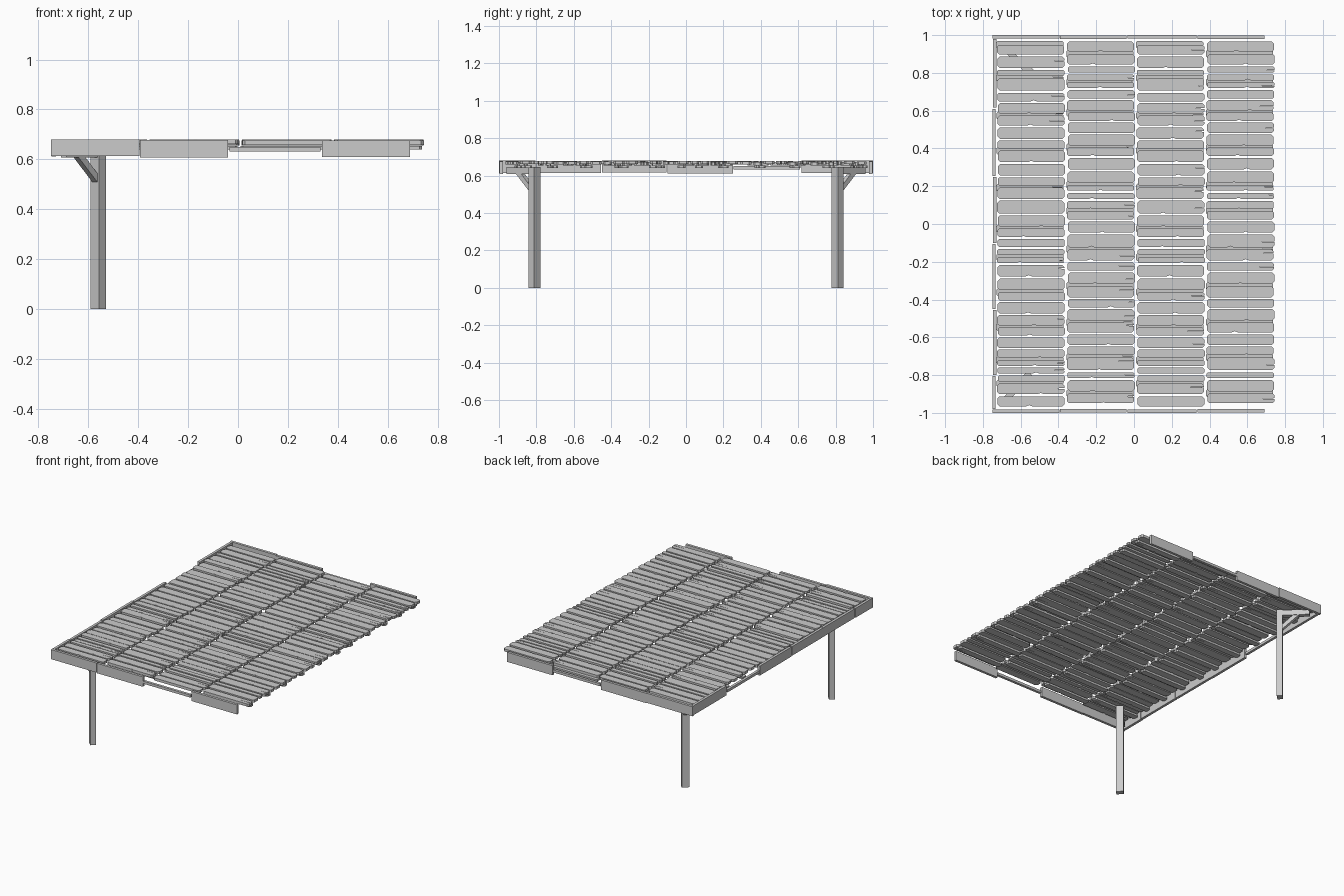
import bpy, bmesh, math, random
from mathutils import Matrix, Vector

if "Cube" in bpy.data.objects:
    bpy.data.objects.remove(bpy.data.objects["Cube"])

random.seed(7)


def finish(bm, name):
    bmesh.ops.recalc_face_normals(bm, faces=bm.faces)
    me = bpy.data.meshes.new(name)
    bm.to_mesh(me)
    bm.free()
    ob = bpy.data.objects.new(name, me)
    bpy.context.collection.objects.link(ob)
    return ob


def prism(bm, outline, z0, z1):
    """Extrude an xy outline between two heights."""
    low = [bm.verts.new((x, y, z0)) for x, y in outline]
    top = [bm.verts.new((x, y, z1)) for x, y in outline]
    bm.faces.new(low[::-1])
    bm.faces.new(top)
    n = len(outline)
    for i in range(n):
        j = (i + 1) % n
        bm.faces.new((low[i], low[j], top[j], top[i]))


def box(bm, lo, hi, mat=Matrix()):
    size = Vector(hi) - Vector(lo)
    mid = (Vector(hi) + Vector(lo)) / 2
    bmesh.ops.create_cube(bm, size=1, matrix=mat @ Matrix.Translation(mid)
                          @ Matrix.Diagonal((*size, 1)))


def plank_outline(x0, x1, y, w):
    """Weathered board: chipped corners, a notch and sometimes a split end."""
    r = random.uniform
    h, c = w / 2, min(0.012, w * 0.2)
    pts = [(x0 + c, y - h)]
    if r(0, 1) < 0.5:
        m = r(x0 + 0.12, x1 - 0.12)
        pts += [(m - 0.015, y - h), (m, y - h + 0.006), (m + 0.015, y - h)]
    pts += [(x1 - c, y - h), (x1, y - h + c)]
    if r(0, 1) < 0.35:
        s = y + r(-0.2, 0.2) * w
        pts += [(x1, s - 0.002), (x1 - r(0.05, 0.1), s), (x1, s + 0.002)]
    pts += [(x1, y + h - c), (x1 - c, y + h)]
    pts += [(x0 + c, y + h), (x0, y + h - c), (x0, y - h + c)]
    return pts


# Board rows: y centre and width, shared by all four roof columns
rows, y = [], -0.965
while y < 0.93:
    w = random.choice((0.03, 0.044, 0.052, 0.056, 0.06, 0.068))
    w = min(w, 0.975 - y)
    rows.append((y + w / 2, w))
    y += w + random.uniform(0.008, 0.013)

# Four columns of roof boards, upper layer plus scattered slats beneath
for col in range(4):
    x0 = -0.722 + col * 0.3695
    bm = bmesh.new()
    for i, (y, w) in enumerate(rows):
        yy = -y if col % 2 else y
        dx = random.uniform(-0.003, 0.003)
        z = 0.679 - random.choice((0, 0.003, 0.006))
        prism(bm, plank_outline(x0 + dx, x0 + 0.355 + dx, yy, w), z - 0.018, z)
        if i % 3 == 1:
            prism(bm, plank_outline(x0 - 0.006, x0 + 0.35, yy + w / 2, 0.042),
                  0.64, 0.654)
    finish(bm, f"roof_boards_{col + 1}")

# Side fascia planks: x start, x end, z bottom, z top
side = [(-0.75, -0.395, 0.613, 0.68), (-0.393, -0.04, 0.608, 0.677),
        (-0.035, 0.33, 0.632, 0.65), (0.337, 0.69, 0.609, 0.676)]
for s, name in ((-1, "front_fascia"), (1, "back_fascia")):
    bm = bmesh.new()
    for i, (a, b, z0, z1) in enumerate(side):
        out = 1.0 - 0.003 * (i % 2)
        lo, hi = sorted((s * (out - 0.018), s * out))
        box(bm, (a, lo, z0), (b, hi, z1))
    finish(bm, name)

# Left fascia planks along the post edge
bm = bmesh.new()
left = [(-0.98, -0.805, 0.614, 0.68), (-0.8, -0.455, 0.614, 0.678),
        (-0.45, -0.105, 0.616, 0.68), (-0.1, 0.25, 0.611, 0.678),
        (0.255, 0.61, 0.632, 0.65), (0.617, 0.98, 0.614, 0.68)]
for i, (a, b, z0, z1) in enumerate(left):
    out = -0.75 + 0.003 * (i % 2)
    box(bm, (out, a, z0), (out + 0.018, b, z1))
finish(bm, "left_fascia")

# Corner posts, turned 45 degrees, each with an arm and brace to the corner
for s, name in ((-1, "front"), (1, "back")):
    turn = Matrix.Translation((-0.56, s * 0.81, 0)) @ Matrix.Rotation(
        s * math.radians(135), 4, 'Z')
    bm = bmesh.new()
    box(bm, (-0.019, -0.0245, 0), (0.019, 0.0245, 0.645), turn)
    finish(bm, name + "_post")
    bm = bmesh.new()
    box(bm, (-0.02, -0.016, 0.607), (0.195, 0.016, 0.645), turn)
    finish(bm, name + "_arm")
    bm = bmesh.new()
    prism(bm, [(0.015, 0.505), (0.015, 0.54), (0.09, 0.612), (0.13, 0.612)],
          -0.014, 0.014)
    bm.transform(turn @ Matrix.Rotation(math.radians(90), 4, 'X'))
    finish(bm, name + "_brace")
